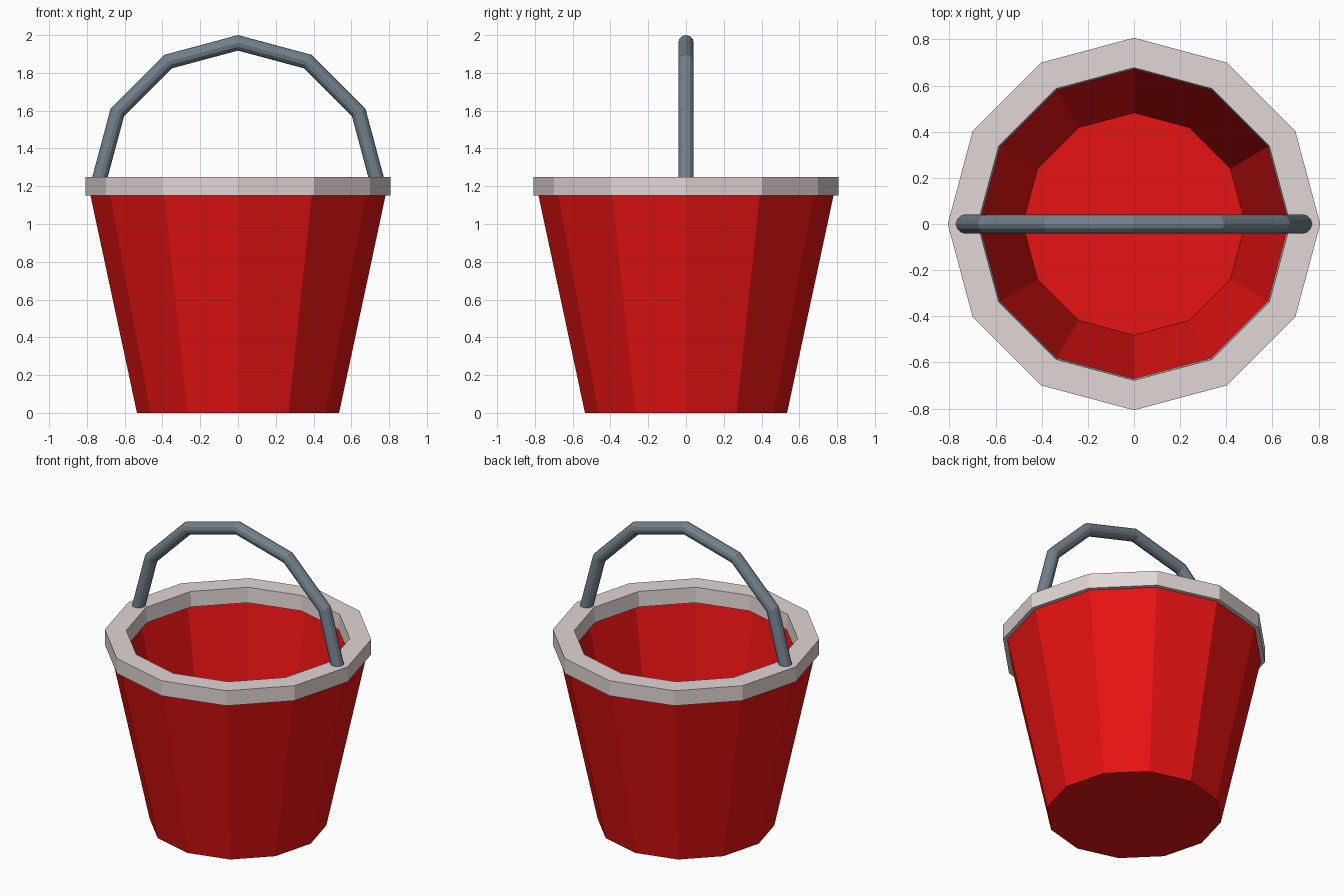
import bpy, bmesh, math

if "Cube" in bpy.data.objects:
    bpy.data.objects.remove(bpy.data.objects["Cube"])

SIDES = 12


def material(name, rgb):
    m = bpy.data.materials.new(name)
    m.diffuse_color = (*rgb, 1)
    m.use_nodes = True
    m.node_tree.nodes["Principled BSDF"].inputs["Base Color"].default_value = m.diffuse_color
    return m


def make_object(name, rings, mat, close=False, caps=False):
    """Skin successive rings of points; optionally join last to first or cap the ends."""
    bm = bmesh.new()
    loops = [[bm.verts.new(p) for p in ring] for ring in rings]
    pairs = list(zip(loops, loops[1:])) + ([(loops[-1], loops[0])] if close else [])
    for a, b in pairs:
        n = len(a)
        for i in range(n):
            j = (i + 1) % n
            bm.faces.new((a[i], a[j], b[j], b[i]))
    if caps:
        bm.faces.new(loops[0])
        bm.faces.new(loops[-1])
    bmesh.ops.recalc_face_normals(bm, faces=bm.faces)
    me = bpy.data.meshes.new(name)
    bm.to_mesh(me)
    bm.free()
    me.materials.append(mat)
    ob = bpy.data.objects.new(name, me)
    bpy.context.collection.objects.link(ob)
    return ob


def lathe(profile):
    step = math.tau / SIDES
    return [[(r * math.cos(i * step), r * math.sin(i * step), z) for i in range(SIDES)]
            for r, z in profile]


red = material("bucket red", (0.8, 0.006, 0.006))
grey = material("rim warm grey", (0.75, 0.67, 0.66))
slate = material("handle slate", (0.17, 0.22, 0.26))

# Tapered bucket with a wall of even thickness and a floor
make_object("bucket_body", lathe([(0.535, 0), (0.785, 1.17), (0.722, 1.17), (0.482, 0.06)]),
            red, caps=True)

# Rim band
make_object("rim", lathe([(0.807, 1.15), (0.807, 1.25), (0.677, 1.25), (0.67, 1.15)]),
            grey, close=True)

# Arched handle: half ring of six straight tube segments
R, r, TUBE = 0.738, 0.041, 12
arch = []
for k in range(7):
    a = math.pi * k / 6
    arch.append([((R + r * math.cos(t)) * math.cos(a), r * math.sin(t),
                  1.221 + (R + r * math.cos(t)) * math.sin(a))
                 for t in (math.tau * i / TUBE for i in range(TUBE))])
make_object("handle", arch, slate, caps=True)
